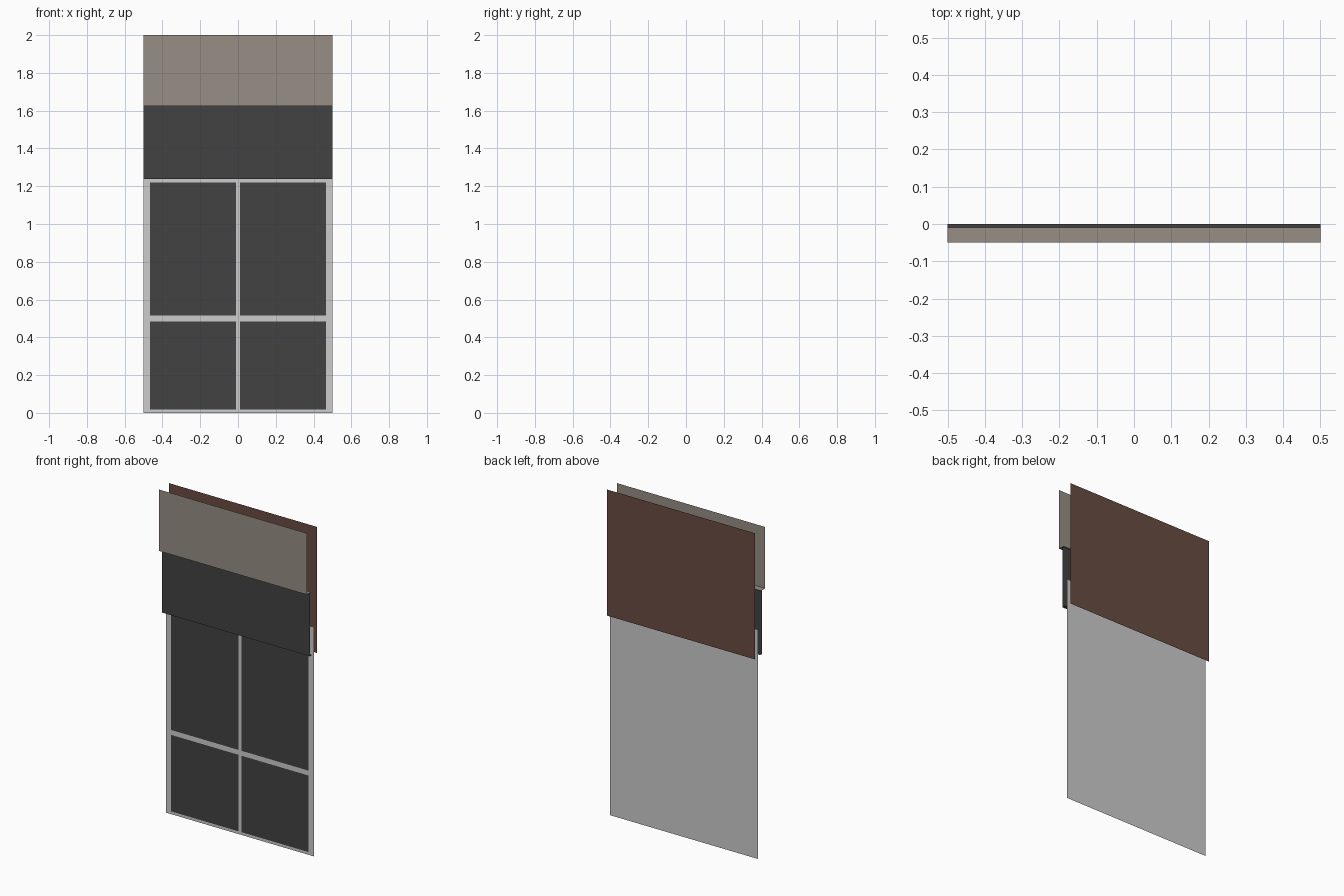
import bpy

if "Cube" in bpy.data.objects:
    bpy.data.objects.remove(bpy.data.objects["Cube"])


def material(name, srgb):
    def lin(v):
        v /= 255
        return v / 12.92 if v <= 0.04045 else ((v + 0.055) / 1.055) ** 2.4
    m = bpy.data.materials.new(name)
    m.diffuse_color = (*[lin(v) for v in srgb], 1.0)
    m.use_nodes = True
    m.node_tree.nodes["Principled BSDF"].inputs["Base Color"].default_value = m.diffuse_color
    return m


PLASTER = material("light grey", (204, 204, 204))
CHARCOAL = material("charcoal", (66, 66, 66))
STONE = material("warm grey", (150, 142, 133))
BROWN = material("brown", (105, 76, 66))


def sheet(name, mat, profile, x0=-0.5, x1=0.5):
    """Sweep an open (y, z) profile along x into a thin open sheet."""
    verts = [(x, y, z) for y, z in profile for x in (x0, x1)]
    faces = [(2 * i, 2 * i + 1, 2 * i + 3, 2 * i + 2) for i in range(len(profile) - 1)]
    mesh = bpy.data.meshes.new(name)
    mesh.from_pydata(verts, [], faces)
    mesh.materials.append(mat)
    ob = bpy.data.objects.new(name, mesh)
    bpy.context.collection.objects.link(ob)
    return ob


# Lower wall sheet, running up behind the dark band
sheet("wall_frame", PLASTER, [(0.02, 0.0), (0.02, 1.40)])

# Four dark panes lying on the wall, leaving frame and mullions
for side, (x0, x1) in (("left", (-0.465, -0.01)), ("right", (0.01, 0.465))):
    for row, z0, z1 in (("lower", 0.018, 0.485), ("upper", 0.515, 1.22)):
        sheet(f"{row}_{side}_pane", CHARCOAL, [(0.018, z0), (0.018, z1)], x0, x1)

# Dark band and upper fascia, each with a ledge under it
sheet("dark_band", CHARCOAL, [(0.0, 1.237), (-0.02, 1.237), (-0.02, 1.625)])
sheet("upper_fascia", STONE, [(-0.01, 1.625), (-0.05, 1.625), (-0.05, 2.0)])

# Brown backing sheet
sheet("back_panel", BROWN, [(0.05, 2.0), (0.05, 1.23)])
